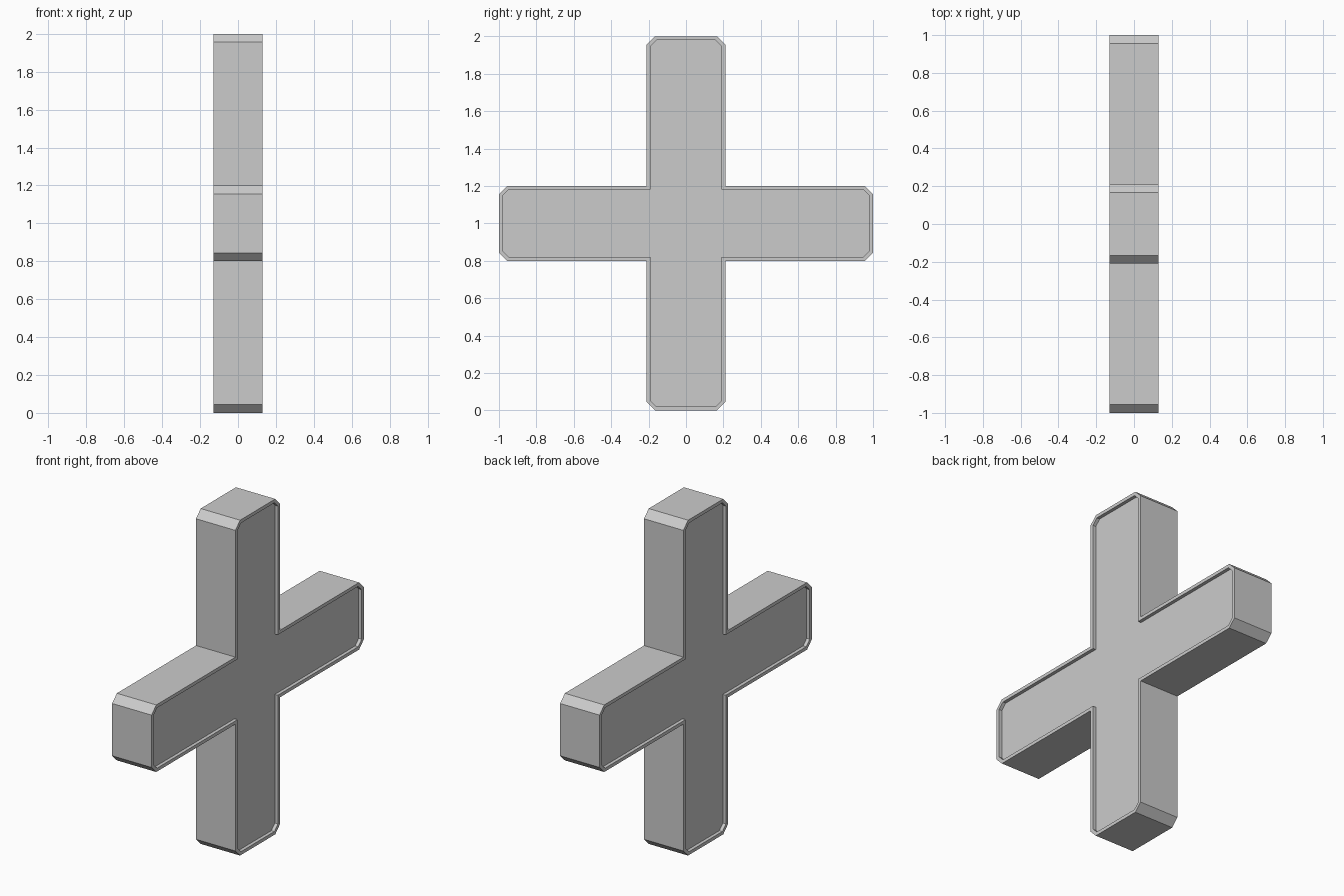
import bpy, bmesh
from mathutils import Vector

old = bpy.data.objects.get("Cube")
if old:
    bpy.data.objects.remove(old, do_unlink=True)

HALF_DEPTH = 0.13
ARM_Y, ARM_Z = 0.21, 0.20     # half widths of upright and crossbar
CUT = 0.044                   # corner chamfer
RIM, RECESS = 0.02, 0.02

# Plain grey material
grey = bpy.data.materials.new("light_grey")
grey.use_nodes = True
colour = (0.6, 0.6, 0.6, 1)
grey.diffuse_color = colour
grey.node_tree.nodes["Principled BSDF"].inputs["Base Color"].default_value = colour

# Cross outline: one quadrant, mirrored around the centre
quadrant = [(1, ARM_Z - CUT), (1 - CUT, ARM_Z), (ARM_Y, ARM_Z),
            (ARM_Y, 1 - CUT), (ARM_Y - CUT, 1)]
outline = []
for sy, sz in ((1, 1), (-1, 1), (-1, -1), (1, -1)):
    points = quadrant if sy == sz else quadrant[::-1]
    outline += [(sy * y, sz * z) for y, z in points]

# Extrude the outline into a thick slab
bm = bmesh.new()
base = bm.faces.new([bm.verts.new((-HALF_DEPTH, y, z + 1)) for y, z in outline])
slab = bmesh.ops.extrude_face_region(bm, geom=[base], use_keep_orig=True)
bmesh.ops.translate(bm, vec=(2 * HALF_DEPTH, 0, 0),
                    verts=[v for v in slab["geom"] if isinstance(v, bmesh.types.BMVert)])
bmesh.ops.recalc_face_normals(bm, faces=bm.faces)
bm.normal_update()

# Sink a panel inside a narrow rim on both broad sides
for face in [f for f in bm.faces if abs(f.normal.x) > 0.9]:
    inward = Vector((-face.normal.x, 0, 0)) * RECESS
    bmesh.ops.inset_region(bm, faces=[face], thickness=RIM, use_even_offset=True)
    panel = bmesh.ops.extrude_discrete_faces(bm, faces=[face])["faces"][0]
    bmesh.ops.translate(bm, vec=inward, verts=panel.verts)

mesh = bpy.data.meshes.new("cross_body")
bm.to_mesh(mesh)
bm.free()
mesh.materials.append(grey)
bpy.context.collection.objects.link(bpy.data.objects.new("cross_body", mesh))
